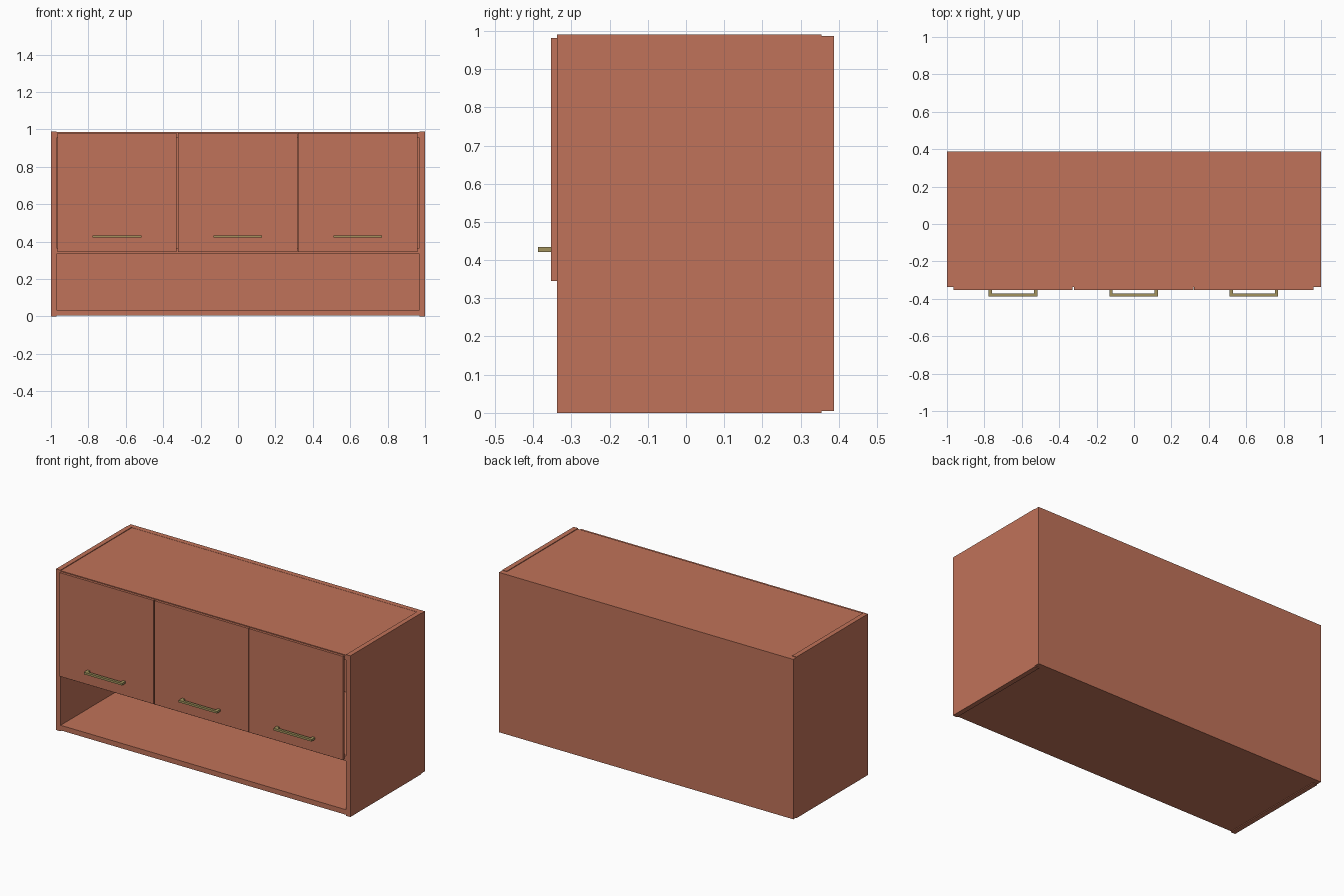
import bpy
import bmesh
from mathutils import Vector

cube = bpy.data.objects.get("Cube")
if cube:
    bpy.data.objects.remove(cube, do_unlink=True)


def material(name, color):
    mat = bpy.data.materials.new(name)
    mat.use_nodes = True
    mat.diffuse_color = color
    node = next(n for n in mat.node_tree.nodes if n.type == 'BSDF_PRINCIPLED')
    node.inputs["Base Color"].default_value = color
    return mat


wood = material("terracotta wood", (0.53, 0.17, 0.10, 1))
brass = material("aged brass", (0.36, 0.29, 0.11, 1))


def boxes(name, mat, *bounds):
    """One object made of boxes, each given as (low corner, high corner)."""
    bm = bmesh.new()
    for low, high in bounds:
        low, high = Vector(low), Vector(high)
        verts = bmesh.ops.create_cube(bm, size=1)["verts"]
        bmesh.ops.scale(bm, vec=high - low, verts=verts)
        bmesh.ops.translate(bm, vec=(low + high) / 2, verts=verts)
    mesh = bpy.data.meshes.new(name)
    bm.to_mesh(mesh)
    bm.free()
    mesh.materials.append(mat)
    obj = bpy.data.objects.new(name, mesh)
    bpy.context.collection.objects.link(obj)
    return obj


FRONT, REAR, INNER = -0.338, 0.355, 0.97

# Carcass: sides, then boards fitted between them, then the back
boxes("right_side", wood, ((-1, FRONT, 0), (-INNER, REAR, 0.99)))
boxes("left_side", wood, ((INNER, FRONT, 0), (1, REAR, 0.99)))
for name, base in (("bottom_board", 0.005), ("middle_shelf", 0.335), ("top_board", 0.955)):
    boxes(name, wood, ((-INNER, FRONT + 0.002, base), (INNER, REAR, base + 0.031)))
boxes("back_panel", wood, ((-1, REAR, 0.005), (1, 0.387, 0.987)))

# Three doors, each with a bar handle on two posts
for side, x in (("right", -0.647), ("middle", -0.002), ("left", 0.641)):
    boxes(side + "_door", wood, ((x - 0.319, -0.353, 0.345), (x + 0.319, FRONT, 0.982)))
    boxes(side + "_handle", brass,
          ((x - 0.13, -0.387, 0.421), (x + 0.13, -0.371, 0.434)),
          ((x - 0.13, -0.371, 0.421), (x - 0.112, -0.353, 0.434)),
          ((x + 0.112, -0.371, 0.421), (x + 0.13, -0.353, 0.434)))
